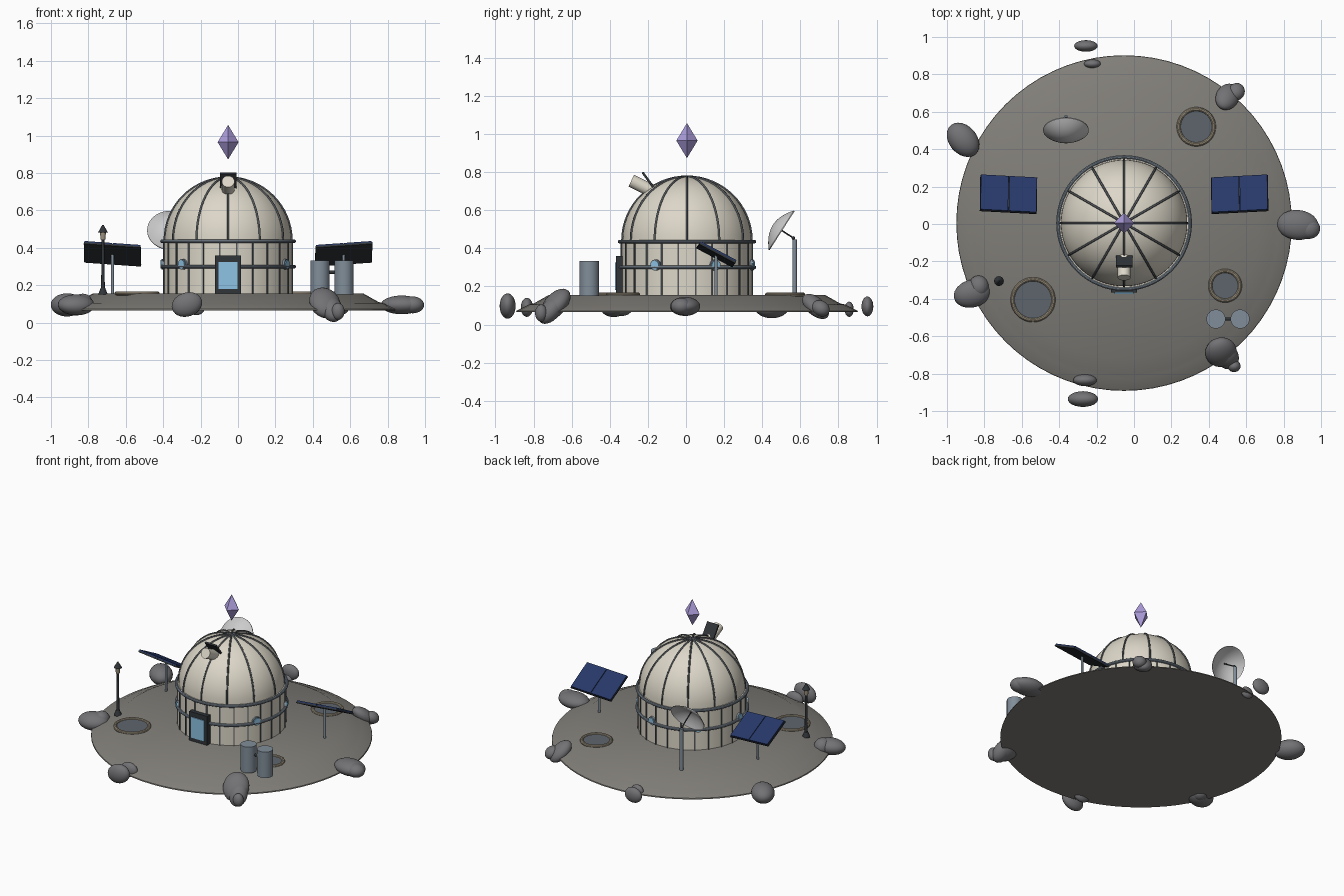
import bpy, bmesh, math
from mathutils import Vector, Matrix, Euler

if "Cube" in bpy.data.objects:
    bpy.data.objects.remove(bpy.data.objects["Cube"])

CX, CY, FLOOR = -0.053, 0.005, 0.155


def mat(name, r, g, b):
    m = bpy.data.materials.new(name)
    m.diffuse_color = (r, g, b, 1)
    m.use_nodes = True
    m.node_tree.nodes["Principled BSDF"].inputs["Base Color"].default_value = m.diffuse_color
    return m


CREAM = mat("cream", .72, .68, .58)
STONE = mat("stone", .22, .21, .19)
ROCK = mat("rock", .17, .17, .18)
STEEL = mat("steel", .22, .27, .32)
DARK = mat("dark", .03, .035, .04)
RIB = mat("rib", .09, .10, .11)
GLASS = mat("glass", .27, .55, .78)
NAVY = mat("navy", .02, .04, .14)
TAN = mat("tan", .35, .30, .22)
PIT = mat("pit", .11, .13, .15)
PURPLE = mat("purple", .42, .34, .72)
WHITE = mat("white", .75, .75, .75)


def finish(name, m, smooth=True):
    o = bpy.context.object
    o.name = name
    o.data.materials.append(m)
    if smooth:
        bpy.ops.object.shade_smooth_by_angle(angle=math.radians(35))
    return o


def box(name, loc, size, m, rot=(0, 0, 0)):
    bpy.ops.mesh.primitive_cube_add(size=1, location=loc, rotation=rot)
    o = finish(name, m, False)
    o.scale = size
    return o


def rod(name, a, b, r, m, r2=None, sides=24):
    a, b = Vector(a), Vector(b)
    d = b - a
    bpy.ops.mesh.primitive_cone_add(vertices=sides, radius1=r, radius2=r if r2 is None else r2,
                                    depth=d.length, location=(a + b) / 2,
                                    rotation=d.to_track_quat('Z', 'Y').to_euler())
    return finish(name, m)


def ball(name, loc, size, m, rot=(0, 0, 0)):
    bpy.ops.mesh.primitive_uv_sphere_add(segments=24, ring_count=14, radius=1, location=loc, rotation=rot)
    o = finish(name, m)
    o.scale = size
    return o


def ring(name, loc, major, minor, m):
    bpy.ops.mesh.primitive_torus_add(location=loc, major_radius=major, minor_radius=minor,
                                     major_segments=64, minor_segments=10)
    return finish(name, m)


def lathe(name, profile, loc, m, steps=72, rot=(0, 0, 0)):
    bm = bmesh.new()
    vs = [bm.verts.new((r, 0, z)) for r, z in profile]
    es = [bm.edges.new(p) for p in zip(vs, vs[1:])]
    bmesh.ops.spin(bm, geom=vs + es, cent=(0, 0, 0), axis=(0, 0, 1), angle=2 * math.pi, steps=steps)
    bmesh.ops.remove_doubles(bm, verts=bm.verts, dist=1e-5)
    bmesh.ops.recalc_face_normals(bm, faces=bm.faces)
    me = bpy.data.meshes.new(name)
    bm.to_mesh(me)
    bm.free()
    o = bpy.data.objects.new(name, me)
    bpy.context.collection.objects.link(o)
    o.location, o.rotation_euler = loc, rot
    bpy.ops.object.select_all(action='DESELECT')
    o.select_set(True)
    bpy.context.view_layer.objects.active = o
    return finish(name, m)


def polar(r, a, z):
    return Vector((CX + r * math.cos(a), CY + r * math.sin(a), z))


# Ground plate with sloped, stepped rim
lathe("ground_plate", [(0, .065), (.897, .065), (.895, .072), (.83, .105), (.805, .11),
                       (.725, FLOOR), (0, FLOOR)], (CX, CY, 0), STONE)

# Round wall and hemispherical dome
rod("wall", (CX, CY, .14), (CX, CY, .44), .345, CREAM, sides=64)
lathe("dome", [(.338 * math.cos(i * math.pi / 32), .335 * math.sin(i * math.pi / 32)) for i in range(16)]
      + [(0, .335)], (CX, CY, .44), CREAM)
for n, z in (("upper_band", .435), ("middle_band", .30)):
    ring(n, (CX, CY, z), .353, .01, STEEL)

# Dome ribs and wall seams
for k in range(12):
    a = k * math.pi / 6
    c = bpy.data.curves.new("dome_rib", 'CURVE')
    c.dimensions, c.bevel_depth, c.bevel_resolution = '3D', .006, 1
    s = c.splines.new('POLY')
    s.points.add(16)
    for i, p in enumerate(s.points):
        t = i * math.pi / 32
        p.co = (*polar(.34 * math.cos(t), a, .44 + .337 * math.sin(t)), 1)
    c.materials.append(RIB)
    bpy.context.collection.objects.link(bpy.data.objects.new("dome_rib", c))
for k in range(24):
    a = (k + .5) * math.pi / 12
    box("wall_seam", polar(.345, a, .295), (.01, .008, .28), RIB, (0, 0, a))

# Door and porthole windows
box("door_frame", (CX, -.345, .257), (.14, .045, .205), DARK)
box("door_panel", (CX, -.366, .253), (.10, .014, .145), GLASS)
for deg in (-134, -28, 25, 78, 131, 184):
    a = math.radians(deg)
    rod("window_rim", polar(.33, a, .312), polar(.356, a, .312), .029, STEEL)
    rod("window", polar(.33, a, .312), polar(.361, a, .312), .023, GLASS)

# Telescope on the dome
tilt = math.radians(28)
rod("telescope", (CX, -.175, .70), (CX, -.287, .755), .034, CREAM)
box("telescope_plate", (CX, -.20, .76), (.088, .012, .095), DARK, (math.radians(36), 0, 0))

# Floating crystal
rod("crystal_top", (CX, CY, .965), (CX, CY, 1.057), .056, PURPLE, 0, 4)
rod("crystal_bottom", (CX, CY, .965), (CX, CY, .873), .056, PURPLE, 0, 4)

# Solar panels, mirrored about the dome
for side in (-1, 1):
    c = Vector((CX + side * .618, .158, .365))
    e = Euler((math.radians(-28), math.radians(-4 * side), math.radians(3 * side)))
    M = Matrix.Translation(c) @ e.to_matrix().to_4x4()
    rod("panel_post", (c.x, c.y, .15), c, .008, STEEL, sides=12)
    box("panel_frame", c, (.305, .215, .010), DARK, e)
    for h in (-1, 1):
        box("panel_cells", M @ Vector((h * .076, 0, .009)), (.148, .21, .009), NAVY, e)

# Antenna dish opening to the back, with feed and post
d = Vector((0, .84, -.54)).normalized()
rim = Vector((-.364, .50, .495))
bowl = [(.122 * i / 8, -.052 * (1 - (i / 8) ** 2)) for i in range(9)]
bowl += [(r, z + .005) for r, z in reversed(bowl)]
lathe("dish", bowl, rim, WHITE, 40, d.to_track_quat('Z', 'Y').to_euler())
rod("dish_feed", rim - d * .045, rim + d * .075, .004, DARK, sides=10)
ball("dish_feed_tip", rim + d * .075, (.009,) * 3, DARK)
rod("dish_post", (-.364, .57, .15), (-.364, .57, .445), .012, STEEL)

# Lamp post
lx, ly = -.722, -.305
rod("lamp_base", (lx, ly, .15), (lx, ly, .185), .026, DARK, .012)
rod("lamp_pole", (lx, ly, .18), (lx, ly, .445), .010, DARK, .007)
rod("lamp_glass", (lx, ly, .445), (lx, ly, .485), .013, TAN, .016)
rod("lamp_cap", (lx, ly, .483), (lx, ly, .522), .026, DARK, .004)

# Twin tanks and connecting pipe
for x in (.438, .567):
    rod("tank", (x, -.508, .15), (x, -.508, .333), .051, STEEL, sides=32)
rod("tank_pipe", (.438, -.508, .27), (.567, -.508, .27), .009, DARK)

# Craters: raised rim around a dark floor
for x, y, r in ((.333, .52, .105), (-.54, -.405, .12), (.487, -.33, .09)):
    ring("crater_rim", (x, y, .157), r - .011, .011, TAN)
    rod("crater_floor", (x, y, .15), (x, y, .159), r - .012, PIT, sides=40)

# Rocks around the edge: position, half sizes, rotation in degrees
for x, y, z, a, b, c, rx, ry, rz in (
        (-.914, .45, .095, .075, .102, .062, 0, 0, 40),
        (-.865, -.372, .095, .10, .075, .055, 10, 0, 15),
        (-.83, -.335, .10, .055, .06, .055, 0, 0, 0),
        (.875, -.005, .095, .112, .08, .05, 0, 0, -5),
        (.935, -.025, .095, .06, .055, .045, 0, 0, 0),
        (.465, -.685, .105, .085, .10, .055, 48, 0, 20),
        (.50, -.71, .075, .06, .085, .05, 48, 0, 20),
        (.535, -.76, .06, .035, .032, .045, 0, 0, 0),
        (.50, .68, .095, .062, .088, .045, -40, 0, -30),
        (.547, .707, .085, .045, .05, .04, -30, 0, -30),
        (-.257, .952, .095, .063, .031, .052, 0, 0, 0),
        (-.222, .856, .08, .045, .024, .04, 0, 0, 0),
        (-.273, -.936, .097, .083, .042, .064, 0, -18, 0),
        (-.262, -.835, .09, .063, .032, .05, 0, 0, 0)):
    ball("rock", (x, y, z), (a, b, c), ROCK, [math.radians(v) for v in (rx, ry, rz)])
